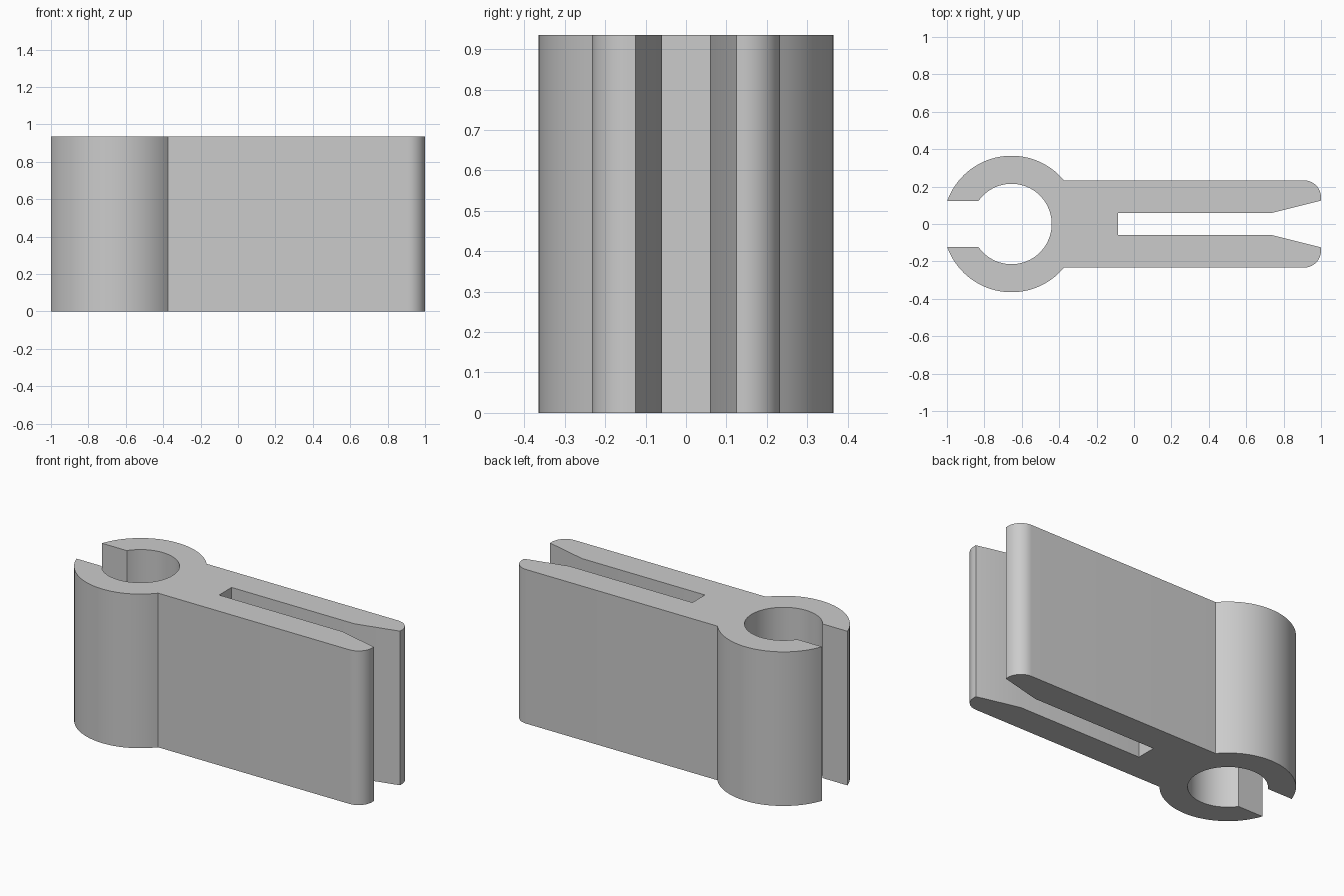
import bpy, bmesh
from math import sin, cos, asin, pi, radians

if "Cube" in bpy.data.objects:
    bpy.data.objects.remove(bpy.data.objects["Cube"])

HEIGHT = 0.935
CX, R_OUT, R_IN = -0.655, 0.365, 0.215   # ring centre and radii
BODY, MOUTH, SLOT = 0.233, 0.122, 0.06   # half widths
FILLET = 0.09


def arc(cx, cy, r, a0, a1, n):
    return [(cx + r * cos(a0 + (a1 - a0) * i / n),
             cy + r * sin(a0 + (a1 - a0) * i / n)) for i in range(n + 1)]


# Upper half of the outline: slot, flared tip, rounded corner, ring
half = [(-0.085, SLOT), (0.74, SLOT), (1.0, MOUTH + 0.003)]
half += arc(1.0 - FILLET, BODY - FILLET, FILLET, 0, pi / 2, 12)
half += arc(CX, 0, R_OUT, asin(BODY / R_OUT), pi - asin(MOUTH / R_OUT), 32)
half += arc(CX, 0, R_IN, pi - asin(MOUTH / R_IN), 0, 32)

# Mirror to the lower half, sharing the point on the centre line
half[-1] = (CX + R_IN, 0)
outline = half + [(x, -y) for x, y in reversed(half[:-1])]

# Extrude the outline into the clip
bm = bmesh.new()
base = bm.faces.new([bm.verts.new((x, y, 0)) for x, y in outline])
top = bmesh.ops.extrude_face_region(bm, geom=[base], use_keep_orig=True)
bmesh.ops.translate(bm, vec=(0, 0, HEIGHT),
                    verts=[v for v in top["geom"] if isinstance(v, bmesh.types.BMVert)])
bmesh.ops.recalc_face_normals(bm, faces=bm.faces)
mesh = bpy.data.meshes.new("clip_body")
bm.to_mesh(mesh)
bm.free()

clip = bpy.data.objects.new("clip_body", mesh)
bpy.context.collection.objects.link(clip)
bpy.context.view_layer.objects.active = clip
clip.select_set(True)
bpy.ops.object.shade_smooth_by_angle(angle=radians(25))
